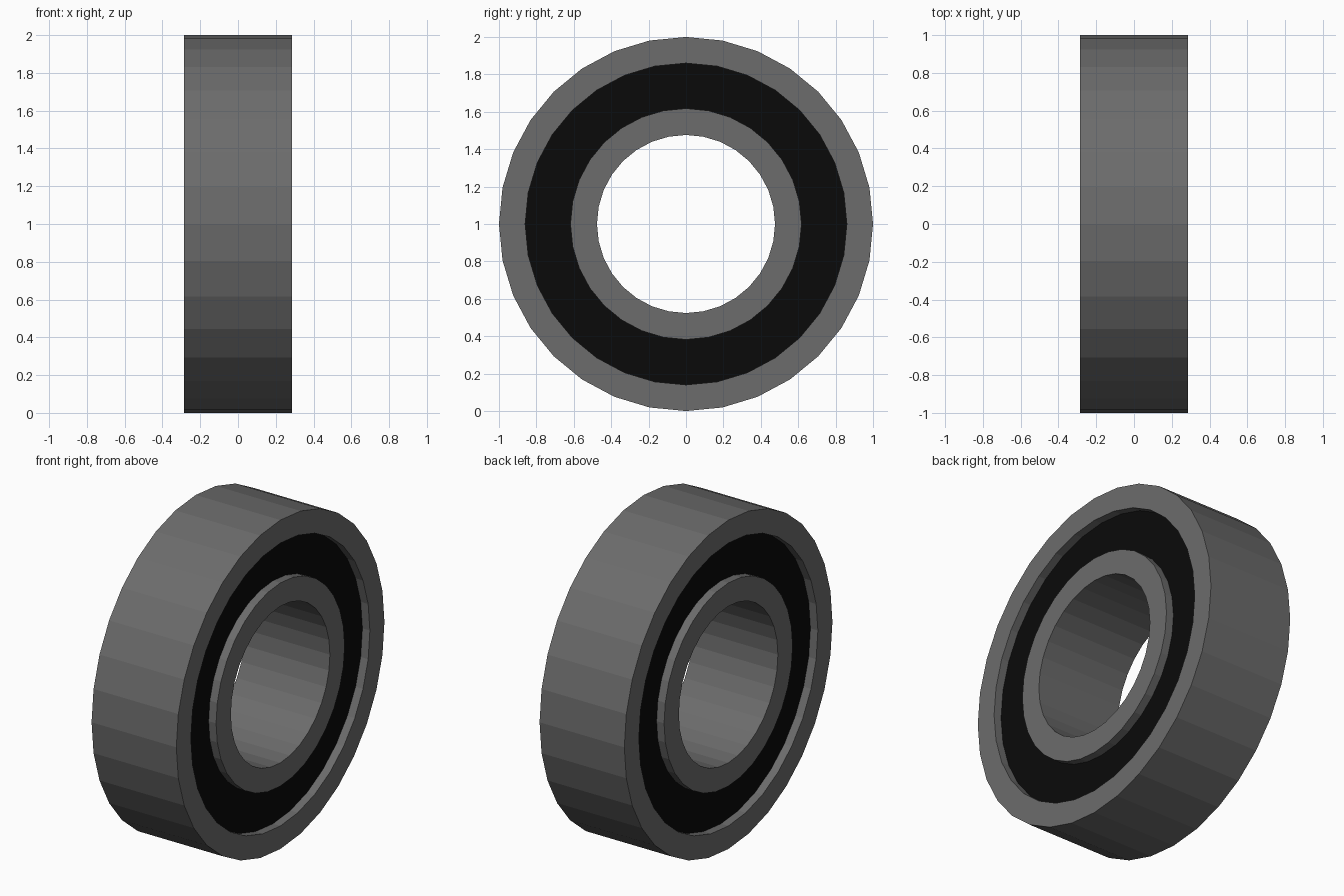
import bpy, bmesh
from math import cos, sin, tau

if "Cube" in bpy.data.objects:
    bpy.data.objects.remove(bpy.data.objects["Cube"])

SIDES = 32


def material(name, value):
    m = bpy.data.materials.new(name)
    m.diffuse_color = (value, value, value, 1)
    m.use_nodes = True
    m.node_tree.nodes["Principled BSDF"].inputs["Base Color"].default_value = m.diffuse_color
    return m


def ring(name, inner, outer, half_width, mat):
    """Flat-faced ring around the x axis, centred at z = 1."""
    bm = bmesh.new()
    profile = [(half_width, outer), (half_width, inner),
               (-half_width, inner), (-half_width, outer)]
    loops = [[bm.verts.new((x, r * sin(tau * i / SIDES), r * cos(tau * i / SIDES)))
              for x, r in profile] for i in range(SIDES)]
    for i in range(SIDES):
        a, b = loops[i], loops[(i + 1) % SIDES]
        for k in range(4):
            n = (k + 1) % 4
            bm.faces.new((a[k], a[n], b[n], b[k]))
    bmesh.ops.recalc_face_normals(bm, faces=bm.faces)
    mesh = bpy.data.meshes.new(name)
    bm.to_mesh(mesh)
    bm.free()
    mesh.materials.append(mat)
    obj = bpy.data.objects.new(name, mesh)
    obj.location.z = 1
    bpy.context.collection.objects.link(obj)


steel = material("dark_steel", 0.15)
rubber = material("black_rubber", 0.003)

# Outer and inner races, with the recessed seal between them
ring("outer_race", 0.86, 1.0, 0.285, steel)
ring("inner_race", 0.476, 0.618, 0.285, steel)
ring("seal", 0.618, 0.86, 0.235, rubber)
